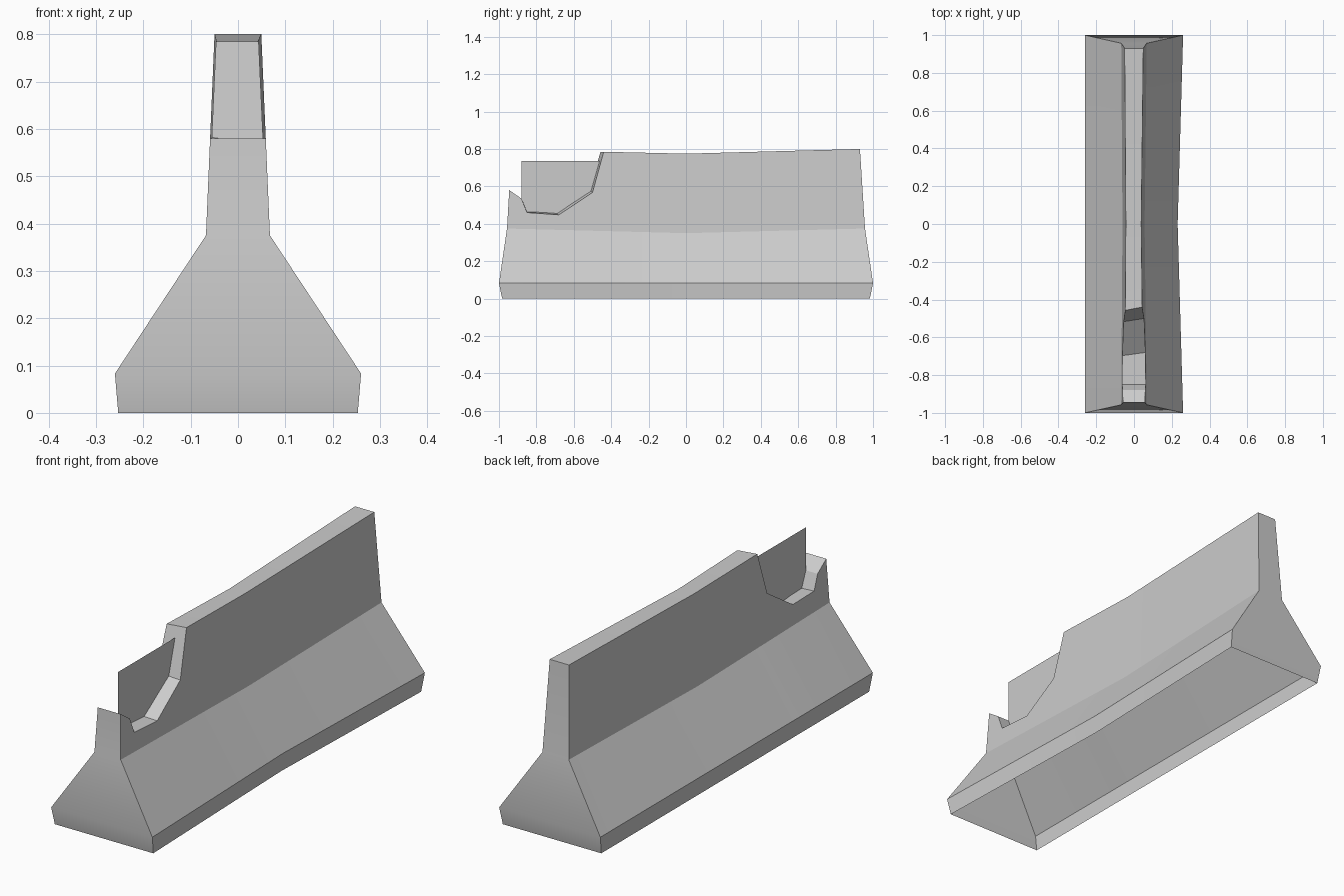
import bpy, bmesh, math

if "Cube" in bpy.data.objects:
    bpy.data.objects.remove(bpy.data.objects["Cube"], do_unlink=True)

concrete = bpy.data.materials.new("concrete_grey")
concrete.use_nodes = True
grey = (0.6, 0.6, 0.6, 1)
concrete.diffuse_color = grey
concrete.node_tree.nodes["Principled BSDF"].inputs["Base Color"].default_value = grey


def finish(name, bm):
    mesh = bpy.data.meshes.new(name)
    bm.to_mesh(mesh)
    bm.free()
    obj = bpy.data.objects.new(name, mesh)
    bpy.context.collection.objects.link(obj)
    mesh.materials.append(concrete)
    bpy.ops.object.select_all(action='DESELECT')
    obj.select_set(True)
    bpy.context.view_layer.objects.active = obj
    bpy.ops.object.shade_smooth_by_angle(angle=math.radians(25))
    return obj


def shoulder_height(y):
    return 0.35 + 0.026 * abs(y)


def wall_x(side, y, z):
    """Sloping upper wall, pinched toward the middle of the barrier."""
    pinch = 0.013 if side > 0 else 0.008
    return side * (0.068 - 0.042 * (z - 0.375) - pinch * (1 - abs(y)))


# Top edge from front to back: y and z, with the broken notch near the front
top_edge = [(-0.945, 0.58), (-0.88, 0.535), (-0.85, 0.46), (-0.68, 0.448),
            (-0.5, 0.567), (-0.44, 0.785), (0, 0.775), (0.93, 0.8)]
last = len(top_edge) - 1


def half_section(i, side):
    """Points from the foot to the top edge on one side."""
    y, z = top_edge[i]
    if side < 0 and 2 < i < 6:  # the break is slightly skewed
        y, z = y - 0.017, z + (0.015 if i < 5 else 0)
    if side < 0 and i == 2:
        z += 0.007
    end = -1 if i == 0 else 1 if i == last else 0
    foot_y, rim_y, neck_y = (end * 0.983, end, end * 0.957) if end else (y, y, y)
    pinch = 0.029 * (1 - abs(rim_y)) if side > 0 else 0
    neck_z = shoulder_height(neck_y)
    return [(side * (0.253 - pinch), foot_y, 0),
            (side * (0.26 - pinch), rim_y, 0.083),
            (wall_x(side, neck_y, neck_z), neck_y, neck_z),
            (wall_x(side, y, z), y, z)]


# Barrier shell: lofted sections, open underneath
bm = bmesh.new()
rings = []
for i in range(len(top_edge)):
    points = half_section(i, 1) + half_section(i, -1)[::-1]
    rings.append([bm.verts.new(p) for p in points])
for a, b in zip(rings, rings[1:]):
    for k in range(len(a) - 1):
        bm.faces.new((a[k], b[k], b[k + 1], a[k + 1]))
for ring in (rings[0], rings[-1]):
    for k in range(3):
        bm.faces.new((ring[k], ring[k + 1], ring[6 - k], ring[7 - k]))
bmesh.ops.recalc_face_normals(bm, faces=bm.faces)
finish("barrier_body", bm)

# Thin upright sheet standing in the notch
bm = bmesh.new()
bm.faces.new([bm.verts.new((0, y, z)) for y, z in
              ((-0.88, 0.39), (-0.45, 0.39), (-0.45, 0.735), (-0.88, 0.735))])
finish("notch_sheet", bm)
